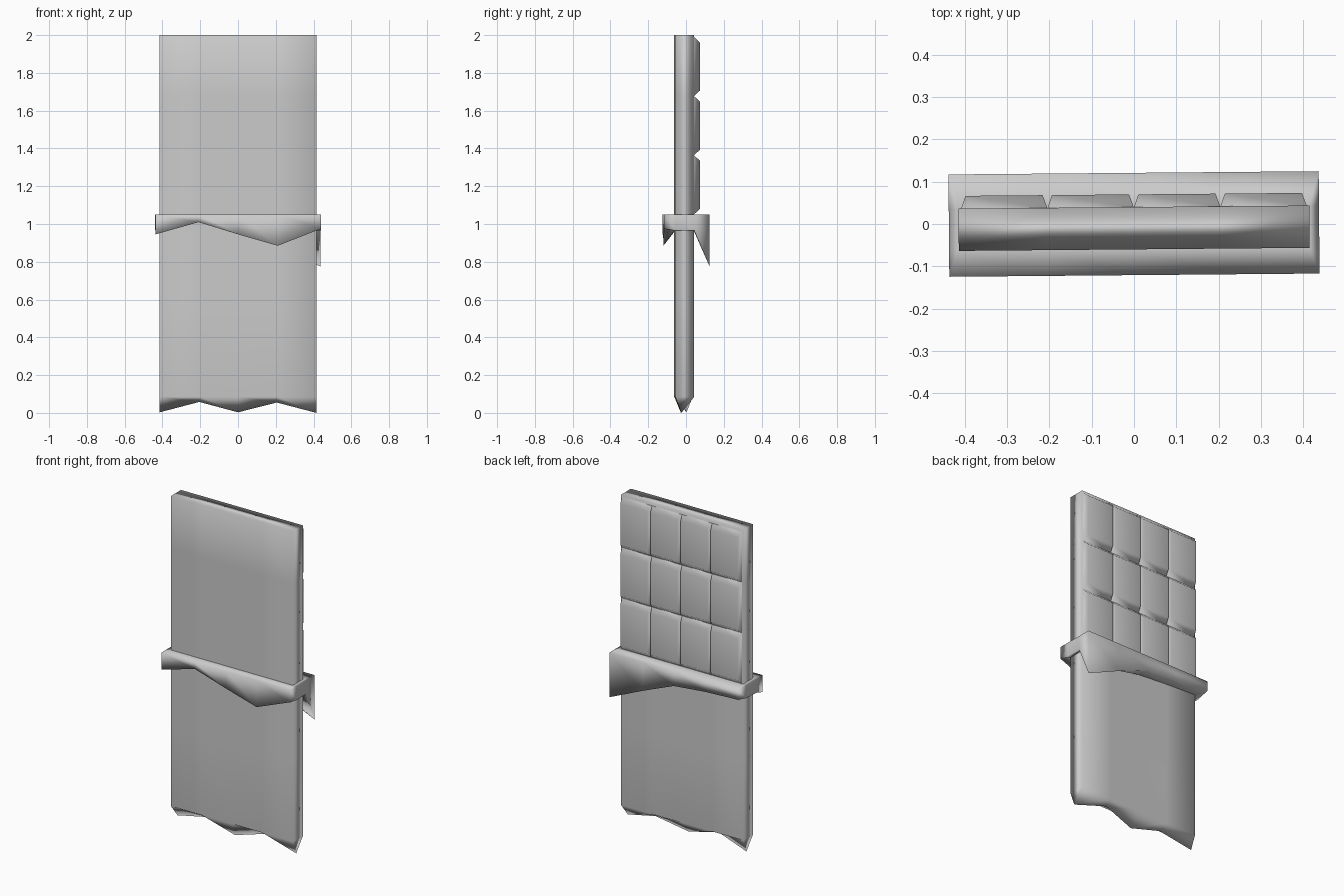
import bpy, bmesh, math

if "Cube" in bpy.data.objects:
    bpy.data.objects.remove(bpy.data.objects["Cube"])

TILT = math.radians(0.5)


def make(name, verts, faces):
    mesh = bpy.data.meshes.new(name)
    mesh.from_pydata(verts, [], faces)
    bm = bmesh.new()
    bm.from_mesh(mesh)
    bmesh.ops.recalc_face_normals(bm, faces=bm.faces)
    bm.to_mesh(mesh)
    bm.free()
    mesh.shade_smooth()
    ob = bpy.data.objects.new(name, mesh)
    bpy.context.collection.objects.link(ob)
    ob.rotation_euler.z = TILT
    # large faces dominate the soft corner shading
    ob.modifiers.new("soft_corners", 'WEIGHTED_NORMAL')
    return ob


def bridge(a, b, n):
    return [(a + i, a + (i + 1) % n, b + (i + 1) % n, b + i) for i in range(n)]


# wrapped slab: rectangular rings, closing to a crimped zigzag bottom edge
xs = [-0.415, -0.205, 0, 0.205, 0.415]
y0, y1 = -0.06, 0.04
outline = [(x, y0) for x in xs] + [(x, y1) for x in reversed(xs)]
n = len(outline)
verts, faces = [], []
levels = [2.0, 1.68, 1.365, 1.05, 0.58, 0.085]
for z in levels:
    verts += [(x, y, z) for x, y in outline]
for k in range(len(levels) - 1):
    faces += bridge(k * n, (k + 1) * n, n)
faces += [(i, i + 1, 8 - i, 9 - i) for i in range(4)]
last = (len(levels) - 1) * n
crimp = len(verts)
crimp_y = [0.006, -0.02, -0.028, 0.0, -0.028]
crimp_z = [0.003, 0.058, 0.003, 0.055, 0.0]
verts += list(zip(xs, crimp_y, crimp_z))
for i in range(4):
    faces.append((last + i, last + i + 1, crimp + i + 1, crimp + i))
    faces.append((last + 9 - i, last + 8 - i, crimp + i + 1, crimp + i))
faces += [(last, last + 9, crimp), (last + 4, last + 5, crimp + 4)]
make("wrapped_slab", verts, faces)

# chocolate pieces: four columns by three rows of bevelled blocks on the back
verts, faces = [], []
cw, rh, z_top = 0.2045, 0.313, 1.99
for col in range(4):
    for row in range(3):
        cx = (col - 1.5) * cw
        cz = z_top - (row + 0.5) * rh
        s = len(verts)
        for y, hx, hz in ((0.039, cw / 2, rh / 2), (0.07, cw / 2 - 0.011, rh / 2 - 0.029)):
            verts += [(cx + a * hx, y, cz + b * hz) for a, b in ((-1, -1), (1, -1), (1, 1), (-1, 1))]
        faces += bridge(s, s + 4, 4) + [(s + 4, s + 5, s + 6, s + 7)]
make("chocolate_pieces", verts, faces)

# torn foil collar: flat top rim, ragged lower edge, underside back to the slab
ox, oy = 0.438, 0.121
cols = [-ox, -0.21, 0, 0.21, ox]
front_z = [0.945, 1.01, 0.945, 0.885, 0.975]
back_z = [0.99, 0.98, 0.96, 0.875, 0.775]
rim = [(x, -oy, z) for x, z in zip(cols, front_z)]
rim += [(ox, -0.06, 0.965), (ox, 0.04, 0.965)]
rim += [(x, oy, z) for x, z in reversed(list(zip(cols, back_z)))]
rim += [(-ox, 0.04, 0.97), (-ox, -0.06, 0.965)]
inner = [(max(-0.414, min(0.414, x)), max(-0.059, min(0.039, y)), max(z, 0.965)) for x, y, z in rim]
n = len(rim)
verts = [(x, y, 1.05) for x, y, z in inner]
verts += [(x, y, 1.05) for x, y, z in rim]
verts += rim + inner
faces = []
for k in range(3):
    faces += bridge(k * n, (k + 1) * n, n)
# drop the collapsed corners where inner points coincide
collar = make("foil_collar", verts, faces)
bm = bmesh.new()
bm.from_mesh(collar.data)
bmesh.ops.dissolve_degenerate(bm, dist=0.0001, edges=bm.edges)
bm.to_mesh(collar.data)
bm.free()
